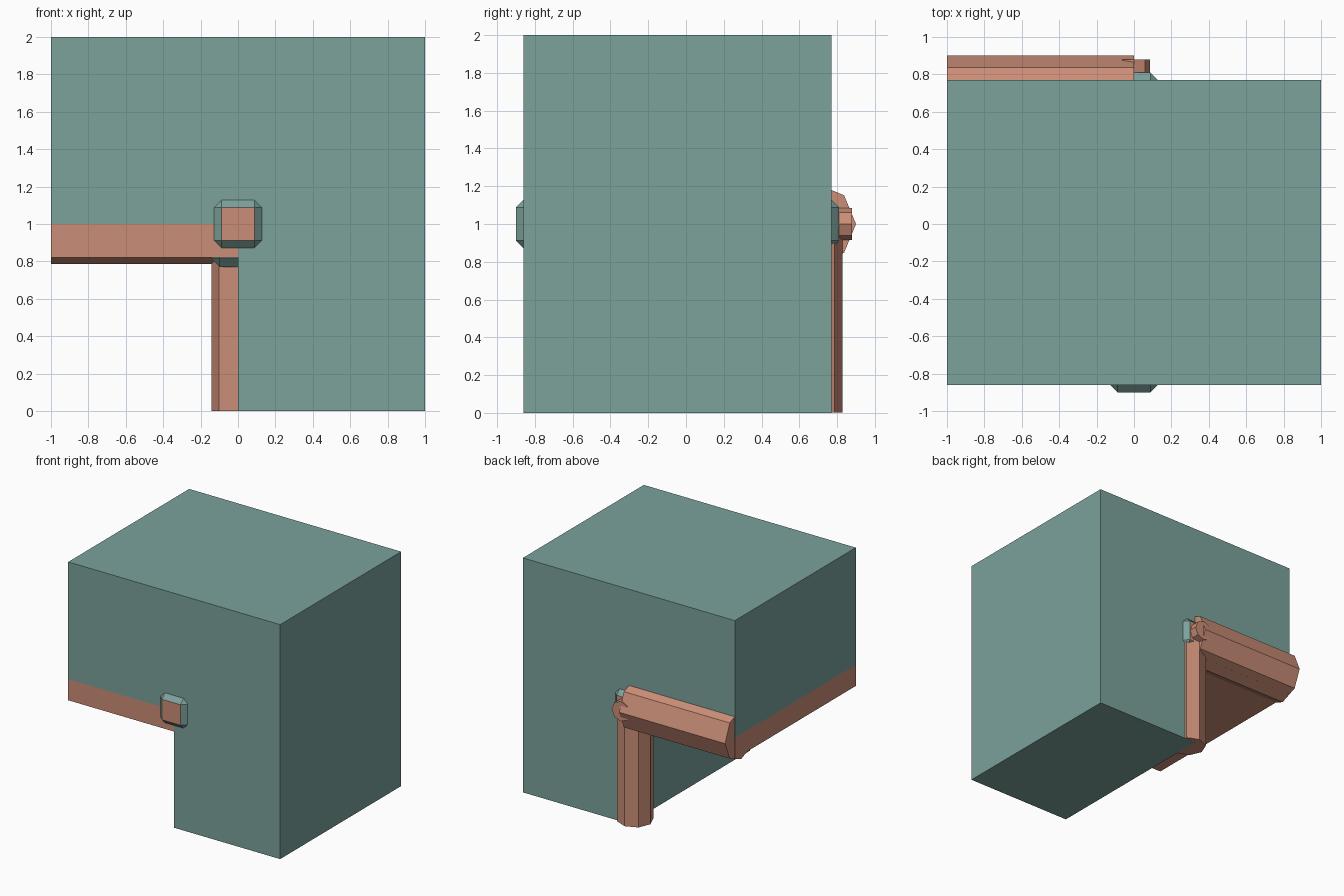
import bpy, bmesh, math
from mathutils import Vector

default = bpy.data.objects.get("Cube")
if default:
    bpy.data.objects.remove(default, do_unlink=True)


def material(name, rgb):
    m = bpy.data.materials.new(name)
    m.use_nodes = True
    m.diffuse_color = (*rgb, 1)
    m.node_tree.nodes["Principled BSDF"].inputs["Base Color"].default_value = (*rgb, 1)
    return m


TEAL = material("muted_teal", (0.2, 0.36, 0.33))
COPPER = material("copper", (0.6, 0.27, 0.185))
FRONT, BACK, MID = -0.86, 0.77, -0.045
PIPE_Y = 0.685


def finish(name, bm, *mats):
    bmesh.ops.recalc_face_normals(bm, faces=bm.faces[:])
    mesh = bpy.data.meshes.new(name)
    bm.to_mesh(mesh)
    bm.free()
    obj = bpy.data.objects.new(name, mesh)
    for m in mats:
        mesh.materials.append(m)
    bpy.context.collection.objects.link(obj)
    return obj


def prism(name, points, direction, mat):
    """Extrude a flat outline along a direction."""
    bm = bmesh.new()
    face = bm.faces.new([bm.verts.new(p) for p in points])
    grown = bmesh.ops.extrude_face_region(bm, geom=[face], use_keep_orig=True)["geom"]
    bmesh.ops.translate(bm, vec=direction,
                        verts=[v for v in grown if isinstance(v, bmesh.types.BMVert)])
    return finish(name, bm, mat)


def pipe(name, start, end, radius):
    """Eight-sided bar with its corners on the main axes."""
    start, end = Vector(start), Vector(end)
    axis = (end - start).normalized()
    u = Vector((0, 0, 1)) if abs(axis.z) < 0.5 else Vector((1, 0, 0))
    w = axis.cross(u)
    ring = [start + radius * (u * math.cos(i * math.pi / 4) + w * math.sin(i * math.pi / 4))
            for i in range(8)]
    return prism(name, ring, end - start, COPPER)


def chamfered_box(name, center, size, chamfer, copper_ends=False):
    bm = bmesh.new()
    bmesh.ops.create_cube(bm, size=1)
    bmesh.ops.scale(bm, vec=size, verts=bm.verts)
    bmesh.ops.translate(bm, vec=center, verts=bm.verts)
    bmesh.ops.bevel(bm, geom=bm.edges[:], offset=chamfer, segments=1,
                    affect='EDGES', offset_type='OFFSET')
    bm.normal_update()
    if copper_ends:
        for f in bm.faces:
            if abs(f.normal.y) > 0.99:
                f.material_index = 1
    return finish(name, bm, TEAL, COPPER)


# Main block with its lower corner removed
outline = [(-1, 1), (0, 1), (0, 0), (1, 0), (1, 2), (-1, 2)]
prism("notched_block", [(x, FRONT, z) for x, z in outline], (0, BACK - FRONT, 0), TEAL)

# Copper slab under the overhang
slab = [(-1, 0.82), (0, 0.82), (0, 1), (-1, 1)]
prism("overhang_slab", [(x, FRONT, z) for x, z in slab], (0, BACK - FRONT, 0), COPPER)

# Pipes along the back of the notch
pipe("horizontal_pipe", (-0.999, PIPE_Y, 1), (0, PIPE_Y, 1), 0.215)
pipe("vertical_pipe", (0, PIPE_Y, 0.001), (0, PIPE_Y, 1), 0.143)
pipe("rear_pin", (0, 0.7, 1), (0, 0.88, 1), 0.085)

# Chamfered bar through the middle, and the joint where the pipes meet
chamfered_box("center_bar", (0, MID, 1), (0.255, 1.71, 0.255), 0.04, True)
chamfered_box("pipe_joint", (0, 0.63, 0.97), (0.286, 0.26, 0.4), 0.045)
